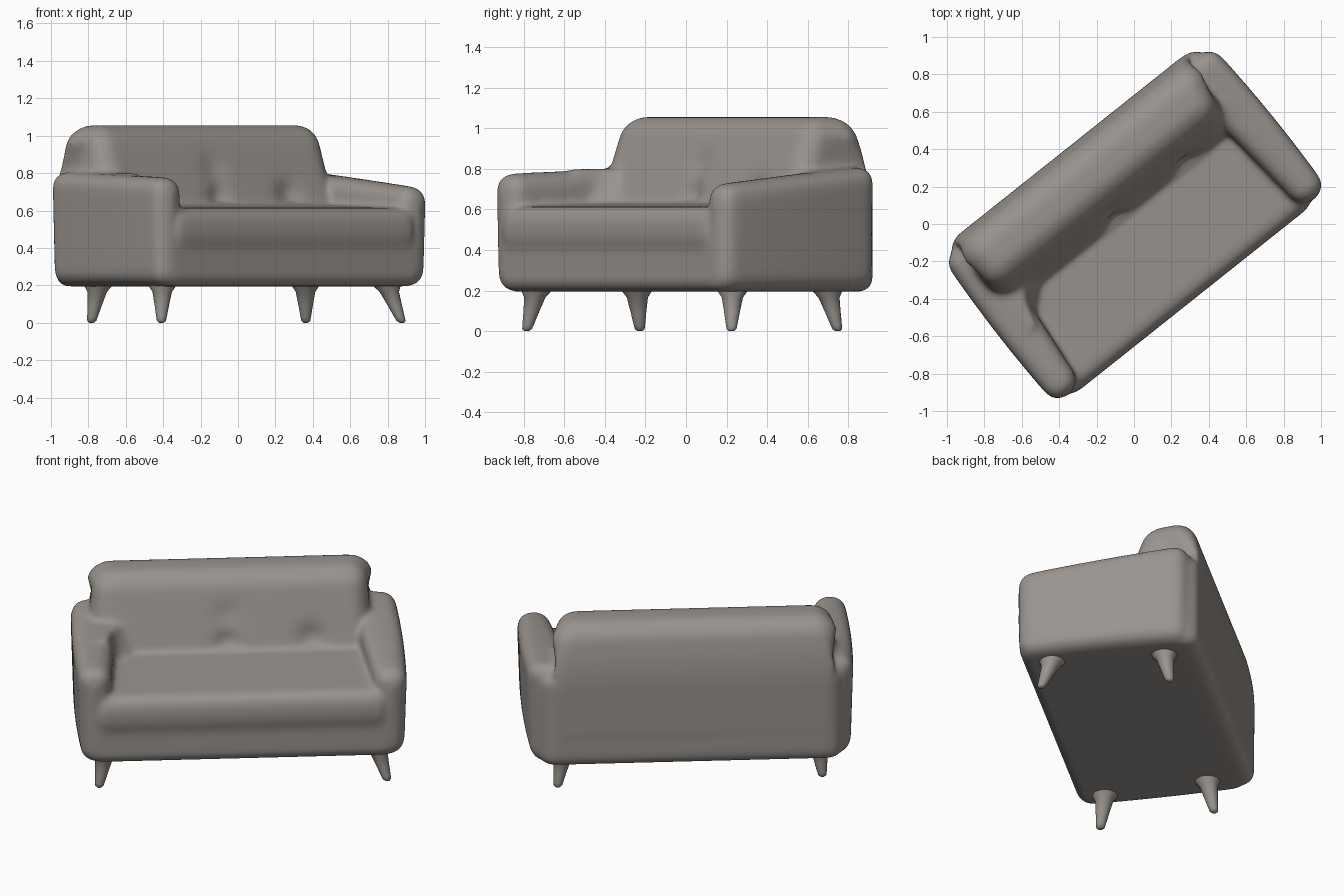
import bpy, bmesh, math
from mathutils import Vector, Matrix

if "Cube" in bpy.data.objects:
    bpy.data.objects.remove(bpy.data.objects["Cube"])

# The sofa is built square to its own axes, then turned about z
TURN = Matrix.Translation((0.0, 0.0, 0)) @ Matrix.Rotation(math.radians(38.5), 4, 'Z')

fabric = bpy.data.materials.new("warm grey fabric")
fabric.diffuse_color = (0.32, 0.293, 0.27, 1)
fabric.use_nodes = True
fabric.node_tree.nodes["Principled BSDF"].inputs["Base Color"].default_value = fabric.diffuse_color


def rounded_loft(sections, radius, segs=5):
    """Closed solid between two matching point rings, with all edges rounded."""
    bm = bmesh.new()
    a, b = [[bm.verts.new(p) for p in ring] for ring in sections]
    n = len(a)
    bm.faces.new(a)
    bm.faces.new(b[::-1])
    for i in range(n):
        bm.faces.new((a[i], b[i], b[(i + 1) % n], a[(i + 1) % n]))
    bmesh.ops.recalc_face_normals(bm, faces=bm.faces)
    bmesh.ops.bevel(bm, geom=bm.edges[:], offset=radius, segments=segs,
                    profile=0.5, affect='EDGES', clamp_overlap=True)
    return bm


def make_object(name, bms):
    mesh = bpy.data.meshes.new(name)
    full = bmesh.new()
    for bm in bms:
        bm.to_mesh(mesh)
        full.from_mesh(mesh)
        mesh.clear_geometry()
        bm.free()
    bmesh.ops.recalc_face_normals(full, faces=full.faces)
    full.to_mesh(mesh)
    full.free()
    mesh.materials.append(fabric)
    ob = bpy.data.objects.new(name, mesh)
    bpy.context.collection.objects.link(ob)
    bpy.context.view_layer.objects.active = ob
    return ob


def finish(ob):
    ob.data.transform(TURN)
    ob.data.polygons.foreach_set("use_smooth", [True] * len(ob.data.polygons))
    ob.data.update()


# Base block under the seat and the back, narrower at the rear corners
BASE = [(-0.495, 0.195, 0.87), (0.42, 0.195, 0.885), (0.538, 0.195, 0.83),
        (0.538, 0.76, 0.83), (0.42, 0.76, 0.885), (0.2, 0.60, 0.87), (-0.495, 0.50, 0.87)]
base = rounded_loft([[(s * w, v, z) for v, z, w in BASE] for s in (-1, 1)], 0.06)

# Seat cushion with a rounded, bulging front, ends sunk into the arms
SEAT = [(-0.47, 0.34), (-0.522, 0.46), (-0.50, 0.612), (0.16, 0.632), (0.16, 0.40)]
seat = rounded_loft([[(u, v, z) for v, z in SEAT] for u in (-0.84, 0.82)], 0.06)


# Sloping arms: inner edge pinches towards the back, top falls to the front
def arm(side, front, front_z, back_z):
    def ring(v, inner, outer, z):
        o, i = outer * side, inner * side
        return [(i, v, 0.195), (o * 0.98, v, 0.195), (o, v, z), (i, v, z)]
    return rounded_loft([ring(front, 0.752, 0.93, front_z),
                         ring(0.49, 0.655, 0.918, back_z)], 0.09)


arms = [arm(-1, -0.495, 0.775, 0.808), arm(1, -0.495, 0.722, 0.815)]

# Backrest: leaning profile (depth, height, left end, right end)
BACK = [(0.02, 0.50, -0.83, 0.76), (0.205, 1.056, -0.805, 0.74),
        (0.48, 1.056, -0.80, 0.765), (0.54, 0.80, -0.87, 0.84), (0.54, 0.30, -0.86, 0.83)]
back = rounded_loft([[(p[k], p[0], p[1]) for p in BACK] for k in (2, 3)], 0.1, 7)

# Padded corner sloping from the left arm down to the seat
CORNER_LOW = [(-0.80, -0.24), (-0.745, -0.2), (-0.69, -0.06), (-0.5, 0.09), (-0.5, 0.2), (-0.80, 0.2)]
CORNER_TOP = [(-0.80, -0.12), (-0.745, -0.1), (-0.71, 0.04), (-0.66, 0.12), (-0.65, 0.2), (-0.80, 0.2)]
corner = rounded_loft([[(u, v, 0.58) for u, v in CORNER_LOW],
                       [(u, v, 0.80) for u, v in CORNER_TOP]], 0.02)

# Upholstered body, melted into one soft skin
body = make_object("upholstered_body", [base, seat, back, corner] + arms)
rem = body.modifiers.new("blend", 'REMESH')
rem.mode = 'VOXEL'
rem.voxel_size = 0.015
smo = body.modifiers.new("soften", 'SMOOTH')
smo.factor = 0.5
smo.iterations = 16
for m in ("blend", "soften"):
    bpy.ops.object.modifier_apply(modifier=m)

# Bow the arm sides outward, and press tufting dents into the backrest
DENTS = [((-0.06, 0.08, 0.67), 0.07, 0.03), ((0.42, 0.09, 0.68), 0.08, 0.03),
         ((-0.06, 0.13, 0.82), 0.08, 0.015)]
for v in body.data.vertices:
    if abs(v.co.x) > 0.75:
        bow = (1 - (v.co.y / 0.52) ** 2) * min(1, (abs(v.co.x) - 0.75) / 0.15)
        v.co.x += math.copysign(0.018 * max(0, bow), v.co.x)
    if v.co.y < 0.3 and v.co.z > 0.64 and abs(v.co.x) < 0.66:
        for c, r, depth in DENTS:
            v.co.y += depth * math.exp(-((v.co - Vector(c)).length / r) ** 2)
finish(body)

# Splayed tapering legs: top centre and foot centre
LEGS = {"front_left_leg": ((-0.775, -0.325), (-0.81, -0.36)),
        "front_right_leg": ((0.765, -0.315), (0.825, -0.37)),
        "back_left_leg": ((-0.735, 0.275), (-0.755, 0.31)),
        "back_right_leg": ((0.715, 0.32), (0.75, 0.36))}
LEG_RINGS = [(0.23, 0.085), (0.195, 0.072), (0.165, 0.052), (0.09, 0.038),
             (0.03, 0.028), (0.01, 0.024), (0.0, 0.012)]
for name, (top, foot) in LEGS.items():
    bm = bmesh.new()
    rings = []
    for z, r in LEG_RINGS:
        t = 1 - z / 0.2
        cx, cy = [a + (b - a) * t for a, b in zip(top, foot)]
        rings.append([bm.verts.new((cx + r * math.cos(k * math.tau / 20),
                                    cy + r * math.sin(k * math.tau / 20), z)) for k in range(20)])
    for a, b in zip(rings, rings[1:]):
        for k in range(20):
            bm.faces.new((a[k], b[k], b[(k + 1) % 20], a[(k + 1) % 20]))
    bm.faces.new(rings[0])
    bm.faces.new(rings[-1])
    finish(make_object(name, [bm]))
